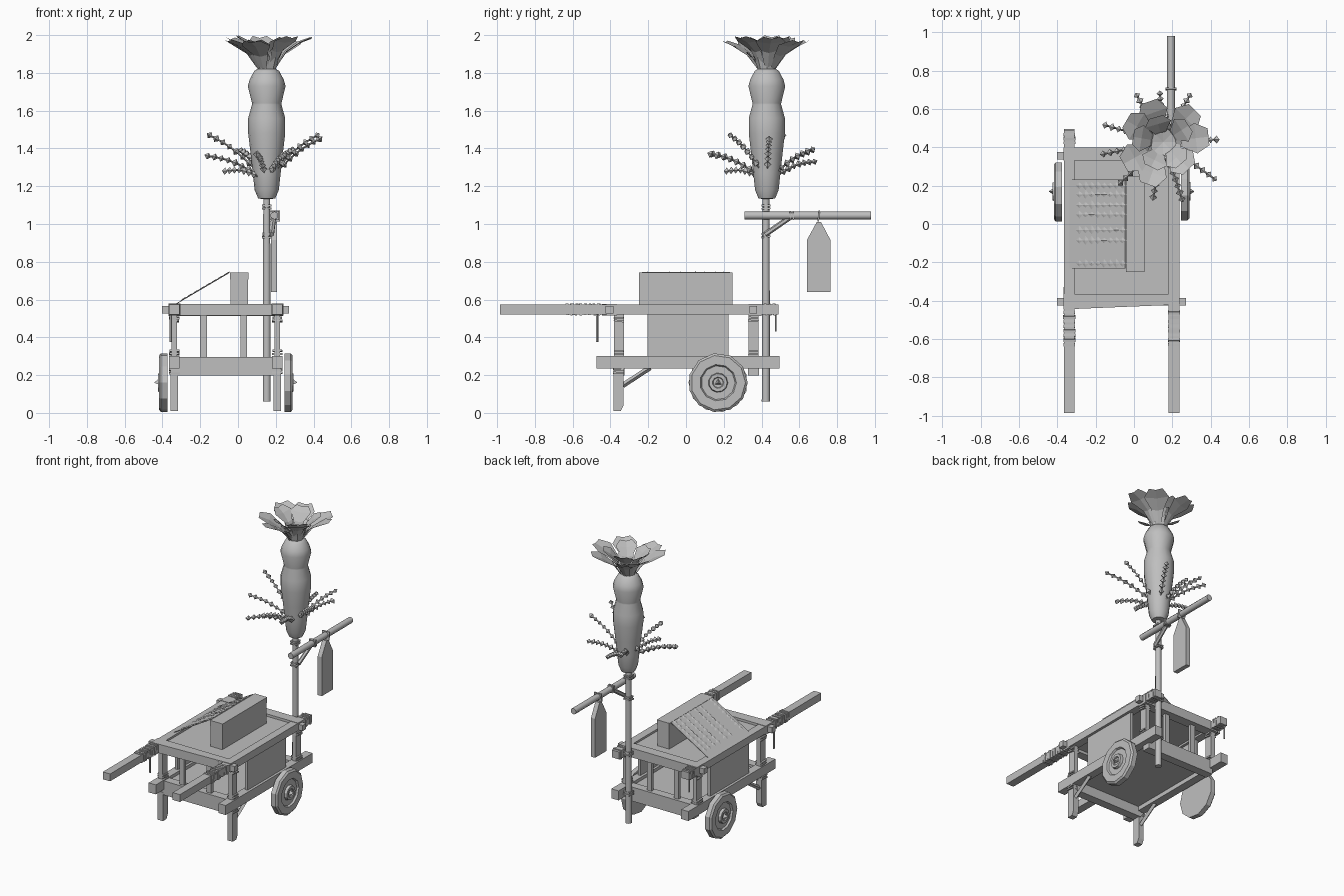
import bpy, bmesh, math, random
from mathutils import Vector, Matrix

random.seed(4)
cube = bpy.data.objects.get("Cube")
if cube:
    bpy.data.objects.remove(cube, do_unlink=True)

grey = bpy.data.materials.new("plain grey")
grey.use_nodes = True
COLOUR = (0.52, 0.52, 0.52, 1)
grey.diffuse_color = COLOUR
grey.node_tree.nodes["Principled BSDF"].inputs["Base Color"].default_value = COLOUR


def finish(name, bm, smooth=False):
    bmesh.ops.recalc_face_normals(bm, faces=bm.faces)
    mesh = bpy.data.meshes.new(name)
    bm.to_mesh(mesh)
    bm.free()
    mesh.materials.append(grey)
    ob = bpy.data.objects.new(name, mesh)
    bpy.context.collection.objects.link(ob)
    if smooth:
        bpy.ops.object.select_all(action='DESELECT')
        ob.select_set(True)
        bpy.context.view_layer.objects.active = ob
        bpy.ops.object.shade_smooth_by_angle(angle=math.radians(40))
    return ob


def box(name, x, y, z):
    """Box from (low, high) pairs."""
    bm = bmesh.new()
    spans = (x, y, z)
    size = [b - a for a, b in spans]
    mid = Vector([(a + b) / 2 for a, b in spans])
    bmesh.ops.create_cube(bm, size=1, matrix=Matrix.Translation(mid) @ Matrix.Diagonal((*size, 1)))
    return finish(name, bm)


def add_rod(bm, p, q, r1, r2, sides):
    p, q = Vector(p), Vector(q)
    d = q - p
    turn = d.to_track_quat('Z', 'Y').to_matrix().to_4x4()
    bmesh.ops.create_cone(bm, cap_ends=True, segments=sides, radius1=r1, radius2=r2,
                          depth=d.length, matrix=Matrix.Translation((p + q) / 2) @ turn)


def rod(name, p, q, r, sides=10, r2=None):
    bm = bmesh.new()
    add_rod(bm, p, q, r, r if r2 is None else r2, sides)
    return finish(name, bm, sides > 6)


def lathe(name, profile, origin, axis=(0, 0, 1), sides=16, smooth=True):
    """Spin (radius, height) points about an axis."""
    bm = bmesh.new()
    turn = Vector(axis).to_track_quat('Z', 'Y').to_matrix().to_4x4()
    place = Matrix.Translation(origin) @ turn
    verts = [bm.verts.new(place @ Vector((r, 0, h))) for r, h in profile]
    edges = [bm.edges.new(pair) for pair in zip(verts, verts[1:])]
    bmesh.ops.spin(bm, geom=verts + edges, cent=origin, axis=axis, angle=math.tau, steps=sides)
    bmesh.ops.remove_doubles(bm, verts=bm.verts, dist=0.0005)
    return finish(name, bm, smooth)


def prism(name, outline, span, axes=(1, 2, 0)):
    """Outline in the first two axes, pushed along the third."""
    bm = bmesh.new()
    verts = []
    for a, b in outline:
        v = Vector()
        v[axes[0]], v[axes[1]], v[axes[2]] = a, b, span[0]
        verts.append(bm.verts.new(v))
    push = Vector()
    push[axes[2]] = span[1] - span[0]
    out = bmesh.ops.extrude_face_region(bm, geom=[bm.faces.new(verts)], use_keep_orig=True)
    bmesh.ops.translate(bm, vec=push, verts=[v for v in out["geom"] if isinstance(v, bmesh.types.BMVert)])
    return finish(name, bm)


def wraps(name, centre, axis, half, count, pitch):
    """Rope lashing: tilted slim collars along an axis."""
    bm = bmesh.new()
    for i in range(count):
        c = Vector(centre)
        c[axis] += (i - (count - 1) / 2) * pitch
        size = [2 * half + random.uniform(0.004, 0.01)] * 3
        size[axis] = pitch * 0.6
        tilt = Matrix.Rotation(random.uniform(-0.15, 0.15), 4, 'X')
        bmesh.ops.create_cube(bm, size=1, matrix=Matrix.Translation(c) @ tilt @ Matrix.Diagonal((*size, 1)))
    return finish(name, bm)


def add_bead(bm, c, r, squash, turn):
    place = Matrix.Translation(c) @ turn @ Matrix.Diagonal((*squash, 1))
    tips = [bm.verts.new(place @ Vector(v)) for v in
            ((r, 0, 0), (0, r, 0), (-r, 0, 0), (0, -r, 0), (0, 0, r), (0, 0, -r))]
    for i in range(4):
        for tip in tips[4:]:
            bm.faces.new((tips[i], tips[(i + 1) % 4], tip))


# Cart sides: rails, posts, legs, panels, braces and wheels
for side, cx, out in (("right", -0.337, -1), ("left", 0.208, 1)):
    wide = (cx - 0.028, cx + 0.028)
    box(side + "_handle_rail", wide, (-0.985, 0.49), (0.522, 0.574))
    box(side + "_lower_rail", wide, (-0.475, 0.495), (0.235, 0.302))
    box(side + "_panel", (cx - 0.01, cx + 0.01), (-0.205, 0.225), (0.295, 0.525))
    prism(side + "_front_leg", [(-0.385, 0.24), (-0.385, 0.01), (-0.345, 0.01), (-0.33, 0.04), (-0.33, 0.24)],
          (cx - 0.02, cx + 0.02))
    for end, y in (("front", -0.355), ("rear", 0.357)):
        box(f"{side}_{end}_post", (cx - 0.015, cx + 0.015), (y - 0.027, y + 0.027), (0.29, 0.53))
        wraps(f"{side}_{end}_post_wrap", (cx, y, 0.32), 2, 0.023, 2, 0.016)
        wraps(f"{side}_{end}_post_top_wrap", (cx, y, 0.495), 2, 0.023, 2, 0.016)
    wraps(side + "_leg_wrap", (cx, -0.357, 0.22), 2, 0.025, 2, 0.016)
    wraps(side + "_handle_wrap", (cx, -0.545, 0.548), 1, 0.027, 8, 0.024)
    wraps(side + "_rail_end_wrap", (cx, 0.445, 0.548), 1, 0.027, 3, 0.022)
    rod(side + "_leg_brace", (cx, -0.335, 0.145), (cx, -0.19, 0.24), 0.014, 4)
    lathe(side + "_wheel", [(0, 0), (0.157, 0), (0.157, 0.034), (0.145, 0.044), (0.097, 0.044), (0.09, 0.032),
                            (0.052, 0.032), (0.048, 0.05), (0.03, 0.05), (0.026, 0.044), (0, 0.044)],
          (cx + 0.037 * out, 0.17, 0.16), (out, 0, 0), 11, False)
    rod(side + "_wheel_cap", (cx + 0.08 * out, 0.17, 0.16), (cx + 0.105 * out, 0.17, 0.16), 0.022, 3, 0.002)

# Loose rope ends
rod("front_rope_end", (-0.357, -0.47, 0.53), (-0.357, -0.47, 0.375), 0.007, 5)
rod("rear_rope_end", (-0.357, 0.475, 0.53), (-0.357, 0.475, 0.43), 0.005, 5)

# Cross beams, slats, deck and floor
for end, y, upper in (("front", -0.355, -0.405), ("rear", 0.357, 0.355)):
    box(end + "_upper_beam", (-0.402, 0.27), (upper - 0.02, upper + 0.02), (0.527, 0.567))
    box(end + "_lower_beam", (-0.33, 0.2), (y - 0.03, y + 0.03), (0.197, 0.296))
    for x in (-0.182, 0.03):
        box(end + "_slat", (x - 0.018, x + 0.018), (y - 0.012, y + 0.012), (0.28, 0.53))
prism("front_deck_edge", [(-0.367, -0.445), (0.238, -0.42), (0.238, -0.365), (-0.367, -0.365)],
      (0.515, 0.577), (0, 1, 2))
box("rear_deck_edge", (-0.367, 0.238), (0.33, 0.4), (0.512, 0.577))
box("deck", (-0.33, 0.2), (-0.4, 0.38), (0.535, 0.56))
box("floor", (-0.33, 0.2), (-0.36, 0.36), (0.265, 0.28))

# Long chest with a lid, and the sloping display sheet beside it
box("chest", (-0.04, 0.052), (-0.248, 0.245), (0.55, 0.705))
box("chest_lid", (-0.042, 0.055), (-0.25, 0.247), (0.705, 0.743))
low, high = Vector((-0.345, 0, 0.567)), Vector((-0.045, 0, 0.743))
slope = Matrix.Rotation(-math.atan2(high.z - low.z, high.x - low.x), 4, 'Y')
bm = bmesh.new()
bmesh.ops.create_cube(bm, size=1, matrix=Matrix.Translation((low + high) / 2) @ slope
                      @ Matrix.Diagonal(((high - low).length, 0.465, 0.004, 1)))
finish("display_sheet", bm)
bm = bmesh.new()
for y in (0.2, 0.155, 0.1, 0.05, -0.03, -0.085, -0.205):
    for i in range(8):
        c = low.lerp(high, 0.2 + i * 0.107) + Vector((0, y, 0.003))
        add_bead(bm, c, 0.022, (1, random.uniform(0.6, 1.1), 0.2), slope)
finish("display_garlands", bm)

# Pole, lashings and hanging sign
PX, PY = 0.152, 0.423
rod("pole", (PX, PY, 0.06), (PX, PY, 1.15), 0.022, 10, 0.019)
for z in (0.27, 0.55, 0.94, 1.09):
    wraps("pole_wrap", (PX, PY, z), 2, 0.02, 2, 0.016)
rod("sign_arm", (0.193, 0.31, 1.045), (0.193, 0.98, 1.045), 0.021)
rod("arm_brace", (0.178, 0.42, 0.945), (0.19, 0.565, 1.045), 0.014, 6)
wraps("arm_wrap", (0.193, 0.56, 1.045), 1, 0.02, 2, 0.014)
prism("hanging_sign", [(0.64, 0.64), (0.765, 0.64), (0.765, 0.915), (0.715, 1.01), (0.692, 1.01), (0.64, 0.915)],
      (0.174, 0.206))
wraps("sign_loop", (0.193, 0.703, 1.042), 1, 0.024, 1, 0.014)

# Swollen plant body on the pole
lathe("plant_body", [(0.0, 1.13), (0.045, 1.135), (0.064, 1.18), (0.074, 1.27), (0.085, 1.37), (0.098, 1.48),
                     (0.098, 1.56), (0.078, 1.632), (0.078, 1.64), (0.1, 1.73), (0.09, 1.765),
                     (0.066, 1.81), (0.05, 1.82), (0.0, 1.83)], (PX, 0.428, 0), sides=14)
lathe("plant_neck", [(0.045, 1.81), (0.06, 1.86), (0.075, 1.9), (0.0, 1.88)], (PX, 0.428, 0), sides=8, smooth=False)

# Crown of broad petals that flare outwards, over shorter upright leaves
bm = bmesh.new()
for ring, count, reach, rise, width in ((0, 7, 0.222, 1.98, 0.08), (1, 5, 0.15, 1.985, 0.07), (2, 8, 0.1, 1.92, 0.03)):
    for i in range(count):
        a = math.tau * (i + ring * 0.4) / count + random.uniform(-0.12, 0.12)
        far = reach * random.uniform(0.85, 1.08)
        lift = random.uniform(-0.02, 0.01)
        rows = []
        for t, half, drop in ((0.22, 0.25, 0.15), (0.42, 0.5, 0.075), (0.72, 1, 0.025), (1, 0.55, 0)):
            z = max(rise + lift - drop, 1.82)
            rows.append([bm.verts.new((PX + far * t * math.cos(a) - s * half * width * math.sin(a),
                                       0.428 + far * t * math.sin(a) + s * half * width * math.cos(a),
                                       min(z + abs(s) * 0.01, 2.0))) for s in (-1, 0, 1)])
        for r, n in zip(rows, rows[1:]):
            for k in (0, 1):
                bm.faces.new((r[k], r[k + 1], n[k + 1], n[k]))
finish("petal_crown", bm)

# Beaded twigs around the body
tips = ((-0.15, 0.515, 1.47), (-0.16, 0.365, 1.36), (-0.07, 0.215, 1.28), (0.1, 0.14, 1.37), (0.25, 0.13, 1.37),
        (0.42, 0.235, 1.47), (0.43, 0.44, 1.45), (0.29, 0.67, 1.395), (0.135, 0.68, 1.33), (0.015, 0.67, 1.39))
for tip in tips:
    bm = bmesh.new()
    tip = Vector(tip)
    away = Vector((tip.x - PX, tip.y - 0.428, 0)).normalized()
    root = Vector((PX, 0.428, 1.25 + (tip.z - 1.28) * 0.2)) + away * 0.06
    turn = (tip - root).to_track_quat('Z', 'Y').to_matrix().to_4x4()
    path = [root.lerp(tip, i / 7) + Vector((0, 0, 0.018 * math.sin(math.pi * i / 7))) for i in range(8)]
    for p, q in zip(path, path[1:]):
        add_rod(bm, p, q, 0.005, 0.005, 4)
        add_bead(bm, q, random.uniform(0.017, 0.022), (1, 1, 1), turn)
    finish("beaded_twig", bm)
